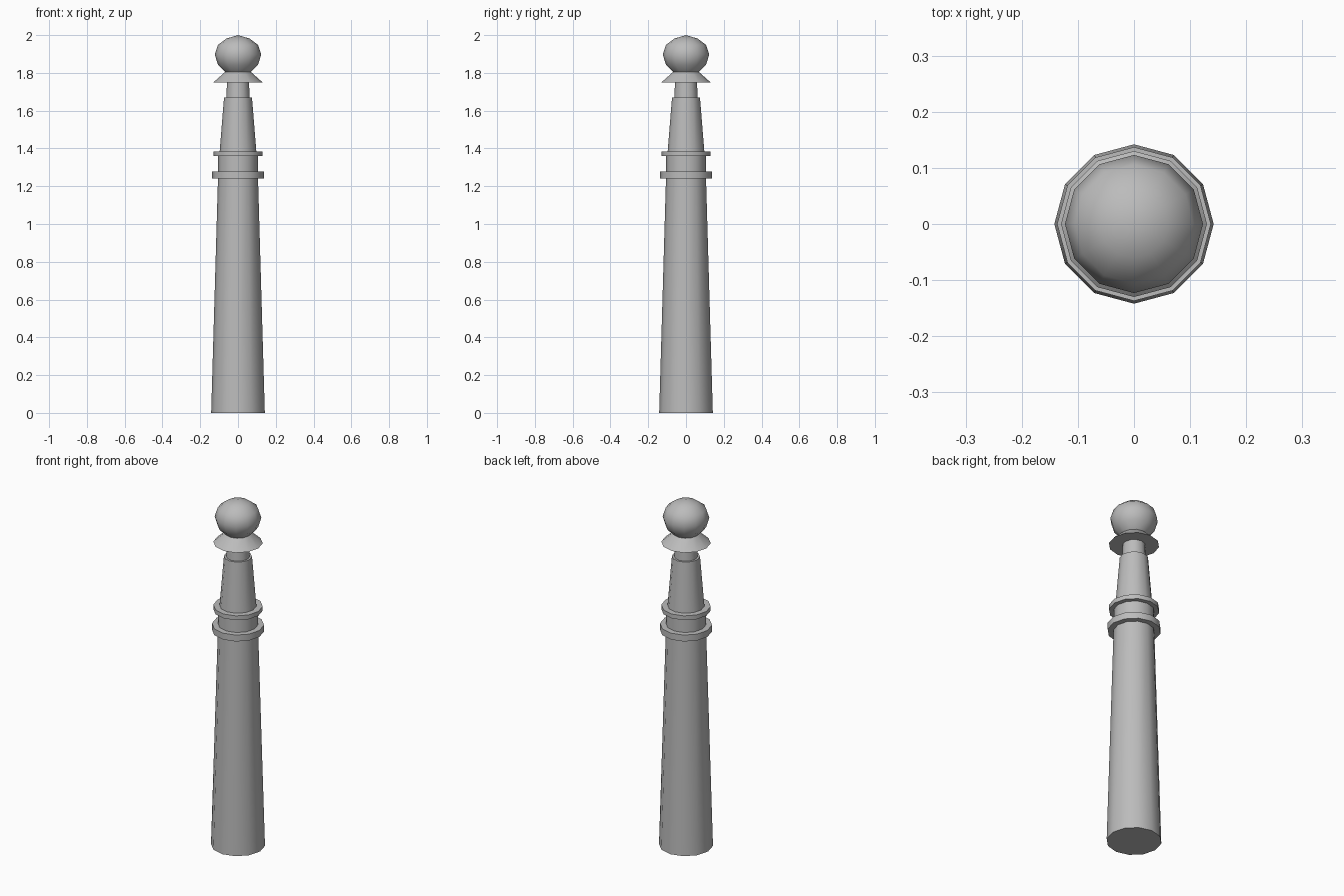
import bpy, bmesh
from math import radians, cos, sin

if "Cube" in bpy.data.objects:
    bpy.data.objects.remove(bpy.data.objects["Cube"])

SIDES = 12
stone = bpy.data.materials.new("grey_metal")
stone.use_nodes = True
colour = (0.5, 0.5, 0.5, 1)
stone.diffuse_color = colour
stone.node_tree.nodes["Principled BSDF"].inputs["Base Color"].default_value = colour


def turned(name, profile):
    """Closed solid of revolution from (radius, height) pairs, bottom to top."""
    bm = bmesh.new()
    rings = []
    for r, z in profile:
        rings.append([bm.verts.new((r * cos(radians(360 * i / SIDES)),
                                    r * sin(radians(360 * i / SIDES)), z))
                      for i in range(SIDES)])
    for low, high in zip(rings, rings[1:]):
        for i in range(SIDES):
            j = (i + 1) % SIDES
            bm.faces.new((low[i], low[j], high[j], high[i]))
    bm.faces.new(rings[0][::-1])
    bm.faces.new(rings[-1])
    # Rings of zero radius collapse into a pole
    bmesh.ops.remove_doubles(bm, verts=bm.verts, dist=0.0001)
    bmesh.ops.recalc_face_normals(bm, faces=bm.faces)
    mesh = bpy.data.meshes.new(name)
    bm.to_mesh(mesh)
    bm.free()
    mesh.materials.append(stone)
    obj = bpy.data.objects.new(name, mesh)
    bpy.context.collection.objects.link(obj)
    bpy.ops.object.select_all(action="DESELECT")
    obj.select_set(True)
    bpy.context.view_layer.objects.active = obj
    bpy.ops.object.shade_smooth_by_angle(angle=radians(40))


# Tapered post with its two collars and the neck, as one turned piece
turned("post", [
    (0.142, 0), (0.106, 1.24),
    (0.137, 1.24), (0.137, 1.277), (0.105, 1.277),
    (0.105, 1.36), (0.13, 1.36), (0.13, 1.385), (0.097, 1.385),
    (0.074, 1.67), (0.062, 1.67), (0.058, 1.75),
])

# Flared skirt under the ball
turned("skirt", [(0.13, 1.75), (0.068, 1.805)])

# Ball finial, slightly pointed at the top
turned("ball", [
    (0.064, 1.802), (0.106, 1.842), (0.123, 1.897),
    (0.106, 1.948), (0.061, 1.982), (0, 2.0),
])
